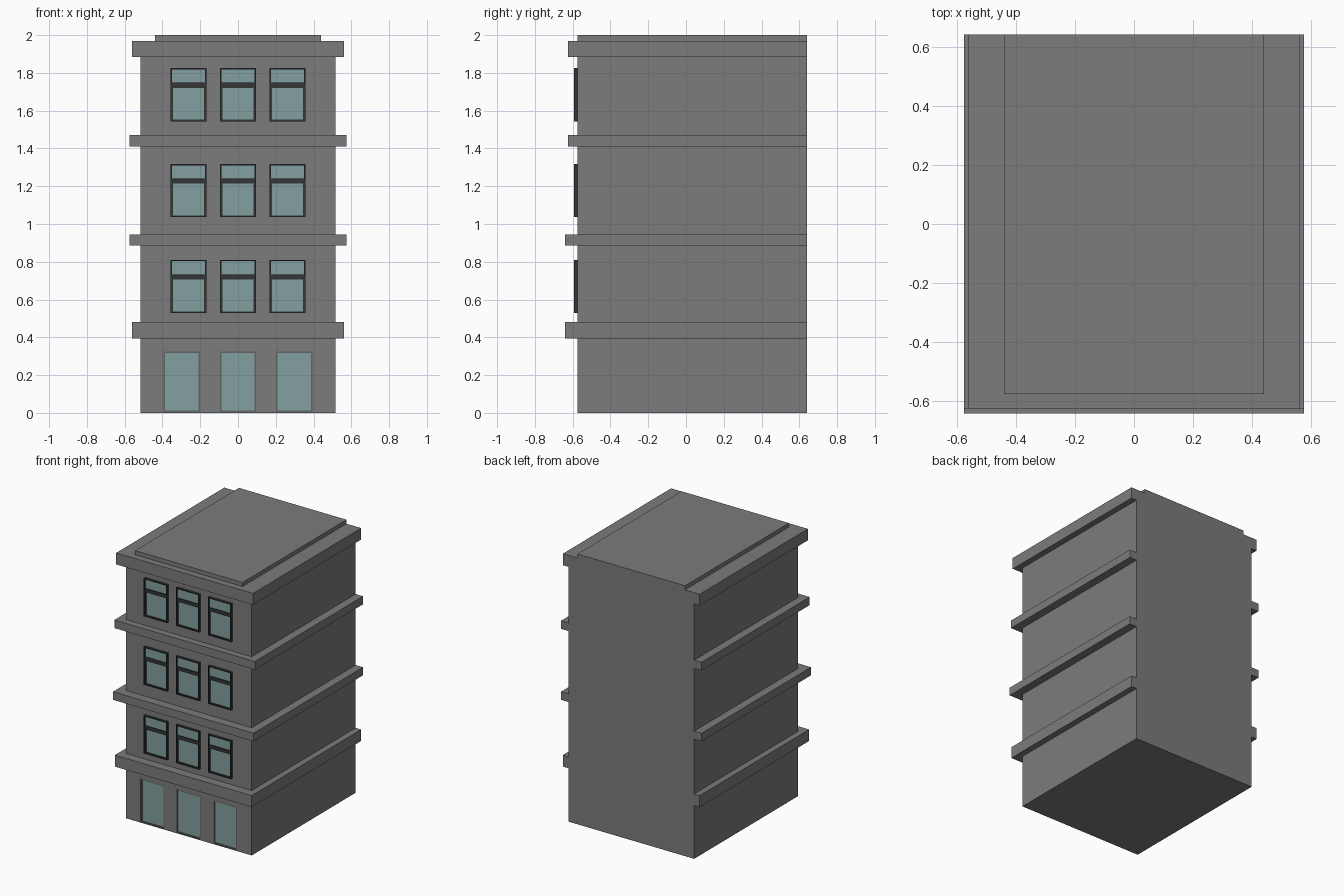
import bpy

cube = bpy.data.objects.get("Cube")
if cube:
    bpy.data.objects.remove(cube, do_unlink=True)


def material(name, color):
    m = bpy.data.materials.new(name)
    m.use_nodes = True
    m.diffuse_color = color
    m.node_tree.nodes["Principled BSDF"].inputs["Base Color"].default_value = color
    return m


WALL = material("wall grey", (0.2, 0.2, 0.2, 1))
FRAME = material("dark frame", (0.035, 0.035, 0.035, 1))
DOOR = material("door frame grey", (0.13, 0.13, 0.13, 1))
GLASS = material("pale teal glass", (0.23, 0.35, 0.35, 1))

FRONT, BACK = -0.575, 0.64


def box(name, x, y, z, mat):
    """Box from (low, high) ranges on each axis."""
    bpy.ops.mesh.primitive_cube_add(size=1)
    ob = bpy.context.object
    ob.name = name
    for v in ob.data.vertices:
        v.co = [r[0] if c < 0 else r[1] for c, r in zip(v.co, (x, y, z))]
    ob.data.materials.append(mat)
    return ob


def frame(name, x, y, z, side, bottom, top, mat):
    """Four bars around a rectangular opening."""
    box(name + "_left", (x[0], x[0] + side), y, z, mat)
    box(name + "_right", (x[1] - side, x[1]), y, z, mat)
    inner = (x[0] + side, x[1] - side)
    box(name + "_sill", inner, y, (z[0], z[0] + bottom), mat)
    box(name + "_head", inner, y, (z[1] - top, z[1]), mat)


# Main block and raised roof
body = box("body", (-0.515, 0.515), (FRONT, BACK), (0, 1.95), WALL)
box("roof_slab", (-0.44, 0.44), (FRONT, BACK), (1.95, 2.0), WALL)

# Ledges wrapping the front and both sides
for name, half, front, z in (
    ("ground_floor_ledge", 0.56, -0.64, (0.395, 0.48)),
    ("second_ledge", 0.575, -0.64, (0.885, 0.945)),
    ("third_ledge", 0.575, -0.625, (1.41, 1.47)),
    ("cornice", 0.56, -0.625, (1.885, 1.97)),
):
    box(name, (-half, half), (front, BACK), z, WALL)

# Shop doors, set in shallow recesses
for i, cx in enumerate((-0.298, 0, 0.298)):
    x, z = (cx - 0.096, cx + 0.096), (0.004, 0.325)
    cutter = box("door_cutter", x, (FRONT - 0.1, FRONT + 0.015), z, WALL)
    cut = body.modifiers.new("door_recess", "BOOLEAN")
    cut.object = cutter
    cut.solver = "EXACT"
    bpy.context.view_layer.objects.active = body
    bpy.ops.object.modifier_apply(modifier=cut.name)
    bpy.data.objects.remove(cutter, do_unlink=True)
    name = f"door_{i + 1}"
    frame(name + "_frame", x, (FRONT + 0.003, FRONT + 0.015), z, 0.008, 0.008, 0.008, DOOR)
    box(name + "_glass", (x[0] + 0.008, x[1] - 0.008), (FRONT + 0.008, FRONT + 0.015),
        (z[0] + 0.008, z[1] - 0.008), GLASS)

# Sash windows: outer frame, transom, lower sash and two panes
for floor, z0 in enumerate((0.528, 1.036, 1.543)):
    for col, cx in enumerate((-0.262, 0, 0.262)):
        name = f"window_{floor + 1}_{col + 1}"
        x, z = (cx - 0.095, cx + 0.095), (z0, z0 + 0.282)
        inner = (x[0] + 0.007, x[1] - 0.007)
        frame(name + "_frame", x, (-0.592, FRONT), z, 0.007, 0.004, 0.007, FRAME)
        box(name + "_transom", inner, (-0.588, FRONT), (z0 + 0.18, z0 + 0.205), FRAME)
        frame(name + "_sash", inner, (-0.585, FRONT), (z0 + 0.004, z0 + 0.18),
              0.006, 0.006, 0.002, FRAME)
        box(name + "_upper_pane", inner, (-0.58, FRONT), (z0 + 0.205, z0 + 0.275), GLASS)
        box(name + "_lower_pane", (inner[0] + 0.006, inner[1] - 0.006), (-0.58, FRONT),
            (z0 + 0.01, z0 + 0.178), GLASS)
